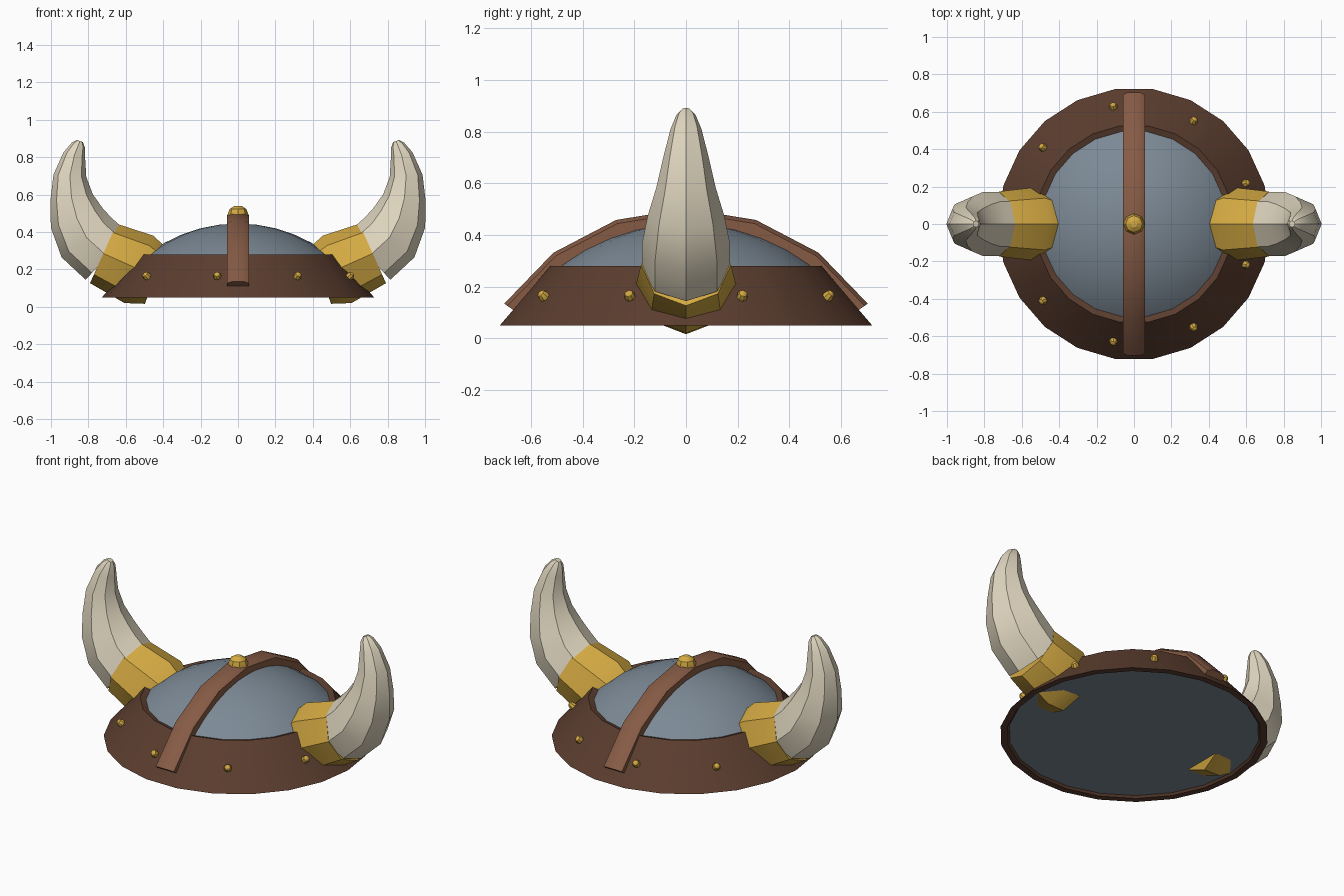
import bpy, math
from math import sin, cos, pi, radians
from mathutils import Vector, Matrix

if "Cube" in bpy.data.objects:
    bpy.data.objects.remove(bpy.data.objects["Cube"])


def material(name, color):
    m = bpy.data.materials.new(name)
    m.diffuse_color = (*color, 1)
    m.use_nodes = True
    m.node_tree.nodes["Principled BSDF"].inputs["Base Color"].default_value = m.diffuse_color
    return m


STEEL = material("steel", (0.20, 0.25, 0.30))
LEATHER = material("dark_leather", (0.105, 0.047, 0.028))
STRAP = material("strap_leather", (0.24, 0.105, 0.06))
GOLD = material("gold", (0.66, 0.40, 0.055))
BONE = material("bone", (0.74, 0.67, 0.52))


def make(name, verts, faces, mat):
    """Mesh object with consistent normals, smooth below 30 degrees."""
    me = bpy.data.meshes.new(name)
    me.from_pydata(verts, [], faces)
    ob = bpy.data.objects.new(name, me)
    bpy.context.collection.objects.link(ob)
    me.materials.append(mat)
    bpy.ops.object.select_all(action='DESELECT')
    ob.select_set(True)
    bpy.context.view_layer.objects.active = ob
    bpy.ops.object.mode_set(mode='EDIT')
    bpy.ops.mesh.select_all(action='SELECT')
    bpy.ops.mesh.normals_make_consistent(inside=False)
    bpy.ops.object.mode_set(mode='OBJECT')
    bpy.ops.object.shade_smooth_by_angle(angle=radians(30))
    return ob


def skin(name, rings, mat, looped=False):
    """Bridge equal-size rings; cap the ends, or join last to first."""
    n, count = len(rings[0]), len(rings)
    verts = [v for r in rings for v in r]
    faces = []
    for k in range(count if looped else count - 1):
        a, b = k * n, (k + 1) % count * n
        faces += [(a + i, a + (i + 1) % n, b + (i + 1) % n, b + i) for i in range(n)]
    if not looped:
        faces += [tuple(range(n)), tuple(range((count - 1) * n, count * n))]
    return make(name, verts, faces, mat)


def circle(r, z, n):
    return [(r * cos(2 * pi * i / n), r * sin(2 * pi * i / n), z) for i in range(n)]


def bent_tube(name, path, mat, side):
    """Eight-sided tube along (x, z, radius) points in the y = 0 plane."""
    rings = []
    for k, (x, z, r) in enumerate(path):
        p, q = path[max(k - 1, 0)], path[min(k + 1, len(path) - 1)]
        t = Vector((q[0] - p[0], q[1] - p[1])).normalized()
        rings.append([(side * (x - t.y * r * cos(a)), r * sin(a), z + t.x * r * cos(a))
                      for a in (i * pi / 4 for i in range(8))])
    return skin(name, rings, mat)


def stud(name, pos, direction, r):
    """Small faceted dome-headed rivet."""
    rot = direction.to_track_quat('Z', 'Y').to_matrix().to_4x4()
    m = Matrix.Translation(pos) @ rot
    rings = [[m @ Vector(v) for v in circle(r * s, r * h, 8)]
             for s, h in ((0.9, -0.8), (1, 0), (0.75, 0.65), (0.3, 0.95))]
    return skin(name, rings, GOLD)


# Shallow spherical cap, closed underneath
R, CZ = 0.80, -0.355
dome_rings = [circle(R * sin(a), CZ + R * cos(a), 22)
              for a in (radians(58.6 * k / 8) for k in range(8, 0, -1))]
dome_rings.append(circle(0.004, CZ + R, 22))
skin("dome", dome_rings, STEEL)

# Sloping leather brim
skin("brim", [circle(r, z, 22) for r, z in
              ((0.728, 0.05), (0.53, 0.28), (0.495, 0.268), (0.69, 0.05))],
     LEATHER, looped=True)

# Front-to-back strap with chamfered edges
section = [(-0.06, 0.79), (-0.06, 0.842), (-0.033, 0.857),
           (0.033, 0.857), (0.06, 0.842), (0.06, 0.79)]
skin("crest_strap", [[(x, r * sin(a), CZ + r * cos(a)) for x, r in section]
                     for a in (radians(18.4 * k) for k in range(-3, 4))], STRAP)

# Top knob and nine brim rivets
stud("top_knob", Vector((0, 0, 0.483)), Vector((0, 0, 1)), 0.06)
for k in range(9):
    a = radians(20 + 40 * k)
    d = Vector((cos(a), sin(a), 0))
    stud(f"brim_rivet_{k + 1}", d * 0.638 + Vector((0, 0, 0.165)),
         d + Vector((0, 0, 0.85)), 0.022)

# Horns and their gold collars on both sides
collar = [(0.44, 0.165, 0.16), (0.53, 0.20, 0.196), (0.72, 0.285, 0.174)]
horn = [(0.70, 0.27, 0.17), (0.81, 0.37, 0.170), (0.862, 0.475, 0.148),
        (0.89, 0.583, 0.115), (0.899, 0.70, 0.088), (0.875, 0.81, 0.060),
        (0.853, 0.865, 0.037), (0.845, 0.886, 0.017)]
for label, side in (("right", 1), ("left", -1)):
    bent_tube("horn_collar_" + label, collar, GOLD, side)
    bent_tube("horn_" + label, horn, BONE, side)
